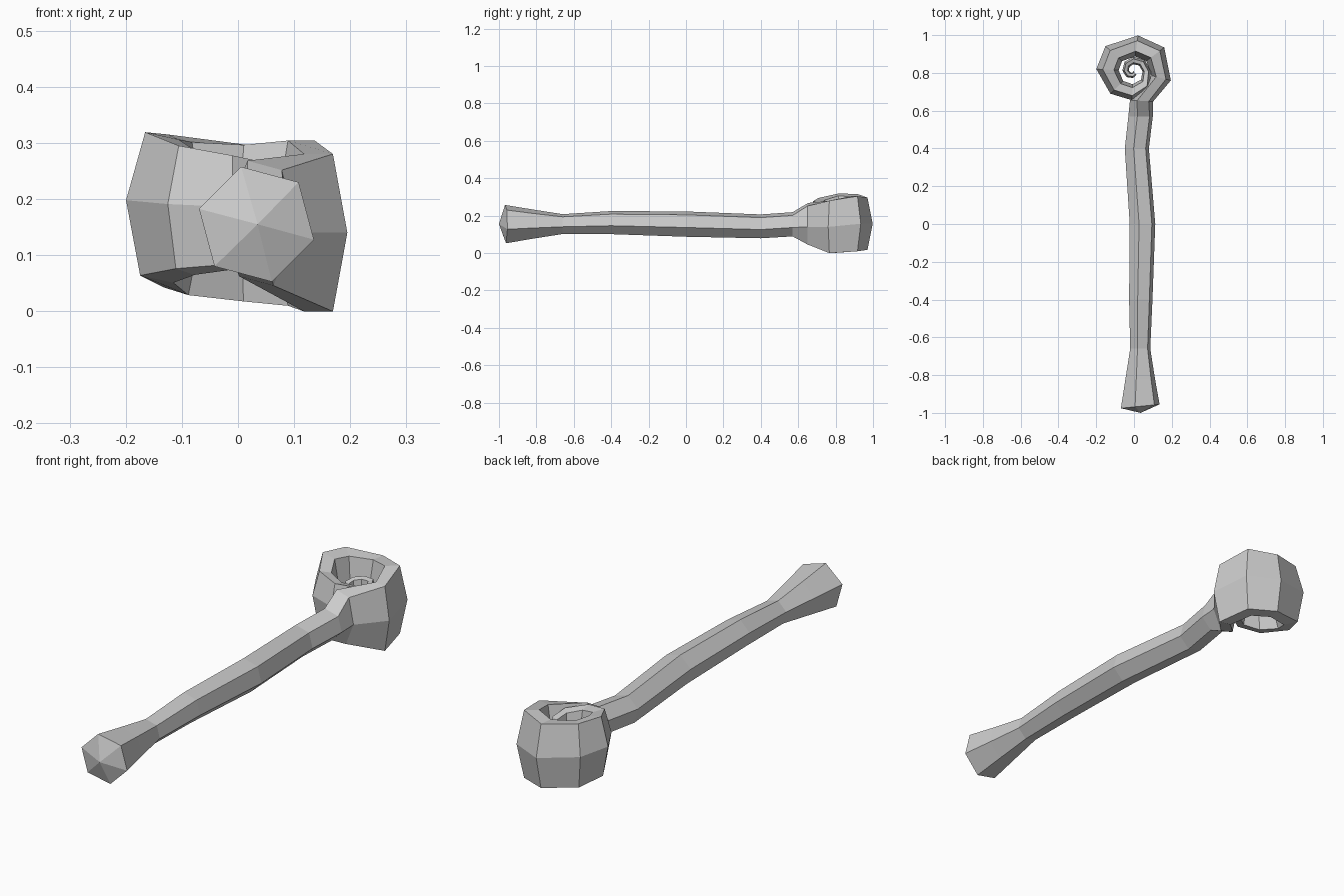
import bpy, bmesh
from math import sin, cos, radians
from mathutils import Vector

if "Cube" in bpy.data.objects:
    bpy.data.objects.remove(bpy.data.objects["Cube"])

SIDES = 6
# Handle stations: y, centre x, centre z, radius
HANDLE = [(-0.965, .033, .155, .106), (-0.82, .033, .155, .081), (-0.66, .033, .155, .055),
          (-0.40, .036, .163, .064), (0.0, .045, .155, .070), (0.40, .015, .143, .066),
          (0.57, .035, .154, .067)]
# Curled head stations: angle, outer radius, inner radius, centre z, vertical radius
HEAD = [(-14, .206, .100, .140, .162), (37, .207, .088, .157, .170), (82, .190, .078, .157, .161),
        (138, .197, .078, .172, .158), (177, .195, .076, .185, .148), (225, .170, .074, .180, .127),
        (268, .155, .070, .176, .112), (313, .128, .062, .172, .098)]
# Inner coil keeps shrinking toward the middle
for i in range(8):
    t = i / 7
    HEAD.append((358 + 45 * i, .095 - .067 * t, .050 - .050 * t, .170, .088 - .045 * t))
HUB = Vector((-.005, .81, 0))

bm = bmesh.new()
rings = []


def add_ring(centre, outward, half_width, half_height, roll):
    """Six-sided section standing upright, stretched sideways and vertically."""
    ring = []
    for k in range(SIDES):
        a = radians(roll + 60 * k)
        p = centre + outward * (half_width * cos(a)) + Vector((0, 0, half_height * sin(a)))
        ring.append(bm.verts.new(p))
    rings.append(ring)


# Handle, with a flared and slightly slanted butt
for i, (y, x, z, r) in enumerate(HANDLE):
    add_ring(Vector((x, y, z)), Vector((1, .1 if i == 0 else 0, 0)), r, r, -15)

# Neck where the handle swells into the curl
add_ring(Vector((.04, .652, .157)), Vector((1, -.06, 0)), .062, .120, -8)

# Curl
for ang, ro, ri, z, h in HEAD:
    d = Vector((cos(radians(ang)), sin(radians(ang)), 0))
    add_ring(HUB + d * ((ro + ri) / 2) + Vector((0, 0, z)), d, (ro - ri) / 2, h,
             0 if ang < 100 else 5)

# Skin between sections
for a, b in zip(rings, rings[1:]):
    for k in range(SIDES):
        n = (k + 1) % SIDES
        bm.faces.new((a[k], a[n], b[n], b[k]))

# Pointed butt cap and flat tip cap
apex = bm.verts.new((.035, -1.0, .155))
for k in range(SIDES):
    bm.faces.new((rings[0][(k + 1) % SIDES], rings[0][k], apex))
bm.faces.new(rings[-1])

bmesh.ops.recalc_face_normals(bm, faces=bm.faces[:])
mesh = bpy.data.meshes.new("curled_staff")
bm.to_mesh(mesh)
bm.free()
bpy.context.collection.objects.link(bpy.data.objects.new("curled_staff", mesh))
